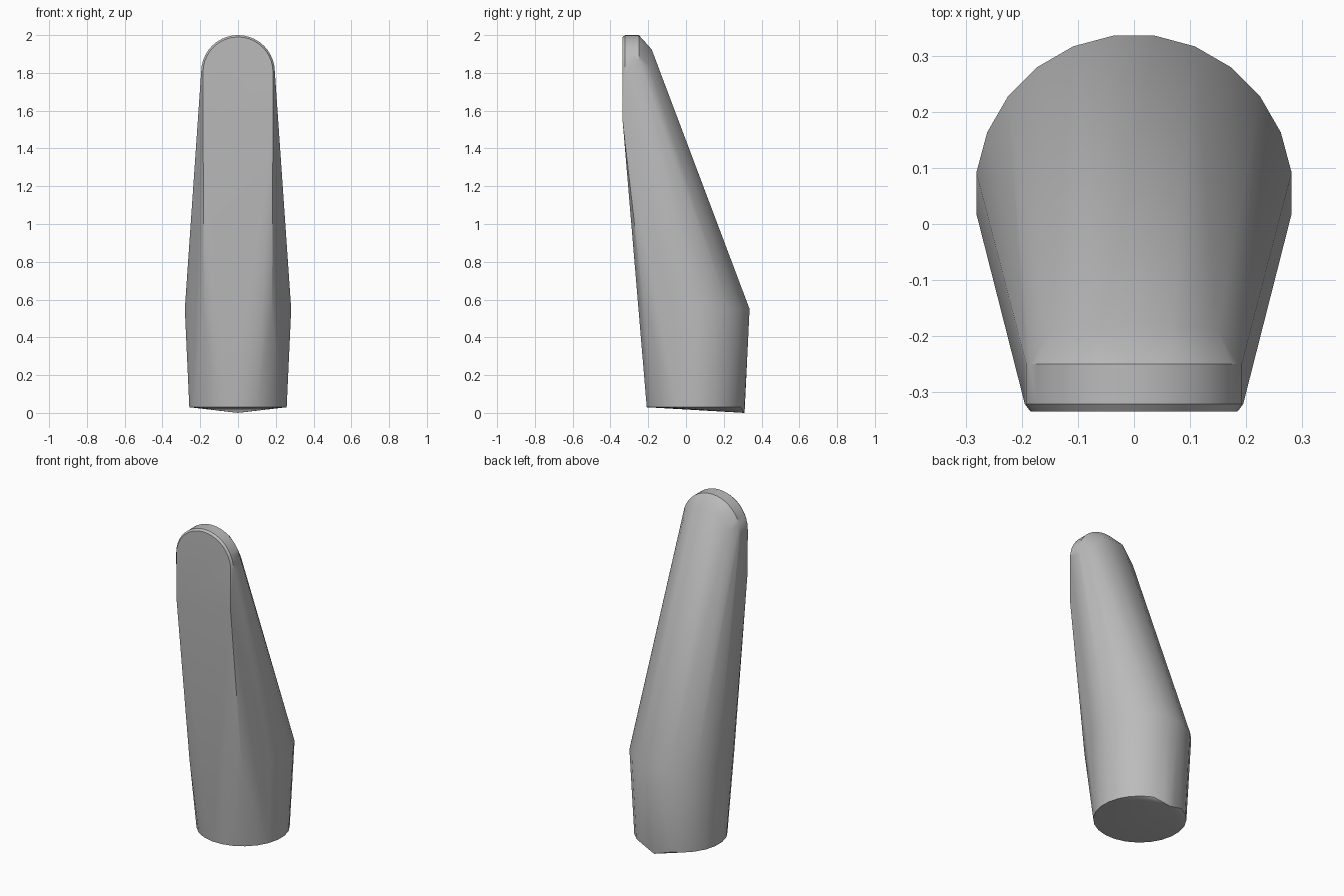
import bpy, bmesh
from math import sin, cos, pi, radians

cube = bpy.data.objects.get("Cube")
if cube:
    bpy.data.objects.remove(cube, do_unlink=True)

grey = bpy.data.materials.new("plain_grey")
grey.use_nodes = True
grey.diffuse_color = (0.5, 0.5, 0.5, 1)
grey.node_tree.nodes["Principled BSDF"].inputs["Base Color"].default_value = (0.5, 0.5, 0.5, 1)


def ring(radius, y, z, sides=24):
    """Horizontal circle with a flat side at the back."""
    return [(radius * sin((i + 0.5) * 2 * pi / sides),
             y + radius * cos((i + 0.5) * 2 * pi / sides), z) for i in range(sides)]


def arch(radius, y, z, steps=20):
    """Upright half circle facing the front."""
    return [(radius * cos(i * pi / steps), y, z + radius * sin(i * pi / steps))
            for i in range(steps + 1)]


def pair(x, y, z):
    return [(x, y, z), (-x, y, z)]


# Round foot with its low back point, and the widest belt
points = ring(0.26, 0.05, 0.03) + [(0, 0.31, 0)] + ring(0.284, 0.055, 0.55)
# Rounded tip with a narrow bevel on its front rim
points += arch(0.185, -0.335, 1.805) + arch(0.195, -0.322, 1.805) + arch(0.195, -0.25, 1.805)
# Lower end of the upright front face, and its soft lower corners
points += pair(0.185, -0.335, 1.54) + pair(0.18, -0.215, 0.5)
# Rounded shoulder of the sloping back
points += pair(0.07, -0.182, 1.925) + pair(0.15, -0.19, 1.83)

# Skin the sections into one tapered body
bm = bmesh.new()
for p in points:
    bm.verts.new(p)
bmesh.ops.convex_hull(bm, input=bm.verts[:])
bmesh.ops.delete(bm, geom=[v for v in bm.verts if not v.link_faces], context='VERTS')
bmesh.ops.dissolve_limit(bm, angle_limit=radians(0.5), verts=bm.verts[:], edges=bm.edges[:])
bmesh.ops.recalc_face_normals(bm, faces=bm.faces[:])

mesh = bpy.data.meshes.new("tapered_body")
bm.to_mesh(mesh)
bm.free()
mesh.materials.append(grey)
body = bpy.data.objects.new("tapered_body", mesh)
bpy.context.collection.objects.link(body)

bpy.ops.object.select_all(action='DESELECT')
body.select_set(True)
bpy.context.view_layer.objects.active = body
bpy.ops.object.shade_smooth_by_angle(angle=radians(30))
